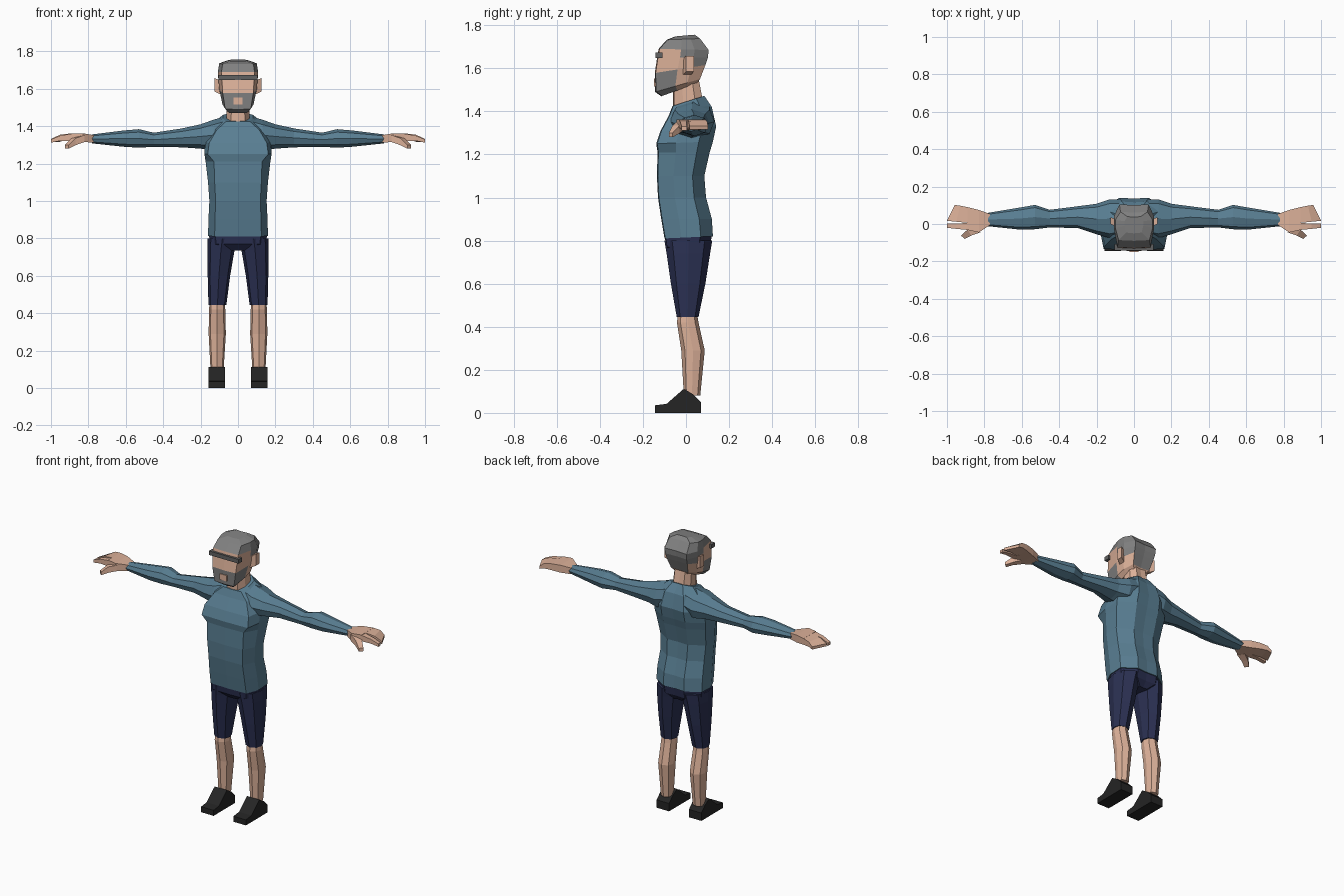
import bpy, bmesh


def material(name, rgb):
    m = bpy.data.materials.new(name)
    m.diffuse_color = (*rgb, 1)
    return m


SKIN = material("skin", (0.72, 0.44, 0.32))
SHIRT = material("teal_shirt", (0.10, 0.21, 0.29))
NAVY = material("navy_shorts", (0.024, 0.03, 0.085))
GREY = material("grey_hair", (0.22, 0.22, 0.22))
DARK = material("dark_grey_brow", (0.12, 0.12, 0.12))
BLACK = material("black_shoe", (0.018, 0.018, 0.018))


def loft(name, rings, mats, rule=None, mirror=False):
    """Skin a list of equal rings, cap both ends, optionally mirror across x."""
    bm = bmesh.new()
    n = len(rings[0])
    loops = [[bm.verts.new(p) for p in r] for r in rings]
    for lv in range(len(loops) - 1):
        a, b = loops[lv], loops[lv + 1]
        for i in range(n):
            j = (i + 1) % n
            f = bm.faces.new((a[i], a[j], b[j], b[i]))
            if rule:
                f.material_index = rule(lv, i)
    bm.faces.new(loops[0][::-1])
    top = bm.faces.new(loops[-1])
    if rule:
        top.material_index = rule(len(loops), 0)
    bmesh.ops.recalc_face_normals(bm, faces=bm.faces)
    me = bpy.data.meshes.new(name)
    bm.to_mesh(me)
    bm.free()
    for m in mats:
        me.materials.append(m)
    ob = bpy.data.objects.new(name, me)
    bpy.context.collection.objects.link(ob)
    if mirror:
        mod = ob.modifiers.new("mirror", 'MIRROR')
        mod.use_mirror_merge = False
    return ob


def body_ring(zf, zb, w, yf, yb, fx=0.78, bx=0.45, s1=0.35, s2=0.75):
    """Symmetric ten-point section, sloping from zf at the front to zb at the back."""
    d = yb - yf
    half = [(0, yf), (fx * w, yf + 0.004), (w, yf + s1 * d), (w, yf + s2 * d),
            (bx * w, yb), (0, yb - 0.004)]
    pts = half + [(-x, y) for x, y in half[-2:0:-1]]
    return [(x, y, zf + (zb - zf) * (y - yf) / d) for x, y in pts]


OCT = [(0, -1), (0.78, -0.68), (1, 0), (0.78, 0.68), (0, 1), (-0.78, 0.68), (-1, 0), (-0.78, -0.68)]


def leg_ring(z, x0, x1, y0, y1):
    return [((x0 + x1) / 2 + u * (x1 - x0) / 2, (y0 + y1) / 2 + v * (y1 - y0) / 2, z) for u, v in OCT]


def arm_ring(x, y0, y1, z0, z1):
    return [(x, (y0 + y1) / 2 + u * (y1 - y0) / 2, (z0 + z1) / 2 + v * (z1 - z0) / 2) for u, v in OCT]


def slab_ring(xf, yf, xb, yb, z0, z1):
    return [(xf, yf, z0), (xb, yb, z0), (xb, yb, z1), (xf, yf, z1)]


def box(name, x0, x1, y0, y1, z0, z1, mat, mirror=False):
    return loft(name, [slab_ring(x0, y0, x0, y1, z0, z1), slab_ring(x1, y0, x1, y1, z0, z1)],
                [mat], mirror=mirror)


# Shirt body
loft("shirt_body", [
    body_ring(0.81, 0.82, 0.16, -0.10, 0.125),
    body_ring(0.90, 0.90, 0.158, -0.115, 0.12),
    body_ring(1.00, 1.00, 0.153, -0.13, 0.093),
    body_ring(1.10, 1.10, 0.16, -0.135, 0.085),
    body_ring(1.21, 1.21, 0.173, -0.132, 0.11, 0.74),
    body_ring(1.25, 1.26, 0.18, -0.138, 0.125, 0.90),
    body_ring(1.31, 1.33, 0.175, -0.118, 0.14, 0.88),
    body_ring(1.38, 1.42, 0.145, -0.08, 0.12),
    body_ring(1.425, 1.472, 0.08, -0.063, 0.085),
], [SHIRT])

# Sleeves
loft("sleeve", [
    arm_ring(0.06, -0.06, 0.13, 1.29, 1.455),
    arm_ring(0.13, -0.075, 0.132, 1.27, 1.435),
    arm_ring(0.20, -0.055, 0.108, 1.28, 1.41),
    arm_ring(0.30, -0.022, 0.095, 1.287, 1.388),
    arm_ring(0.45, -0.018, 0.076, 1.29, 1.365),
    arm_ring(0.53, -0.028, 0.102, 1.285, 1.384),
    arm_ring(0.61, -0.03, 0.088, 1.29, 1.377),
    arm_ring(0.78, -0.012, 0.06, 1.308, 1.356),
], [SHIRT], mirror=True)

# Hands
loft("palm", [slab_ring(0.77, -0.005, 0.77, 0.054, 1.313, 1.352),
              slab_ring(0.83, -0.045, 0.83, 0.075, 1.315, 1.362),
              slab_ring(0.89, -0.032, 0.89, 0.09, 1.322, 1.362)], [SKIN], mirror=True)
loft("fingers", [slab_ring(0.885, 0.006, 0.885, 0.089, 1.322, 1.362),
                 slab_ring(0.95, 0.012, 0.93, 0.098, 1.324, 1.355),
                 slab_ring(1.0, 0.017, 0.958, 0.102, 1.315, 1.332)], [SKIN], mirror=True)
loft("index_finger", [slab_ring(0.885, -0.032, 0.885, 0.006, 1.322, 1.36),
                      slab_ring(0.95, -0.026, 0.95, 0.002, 1.322, 1.35),
                      slab_ring(1.0, -0.02, 1.0, 0.004, 1.312, 1.33)], [SKIN], mirror=True)
loft("thumb", [slab_ring(0.82, -0.044, 0.85, -0.01, 1.315, 1.352),
               slab_ring(0.87, -0.062, 0.89, -0.03, 1.298, 1.335),
               slab_ring(0.905, -0.08, 0.925, -0.062, 1.28, 1.30)], [SKIN], mirror=True)

# Shorts
loft("shorts_seat", [body_ring(0.735, 0.735, 0.06, -0.06, 0.085),
                     body_ring(0.77, 0.77, 0.15, -0.092, 0.112),
                     body_ring(0.83, 0.84, 0.157, -0.10, 0.122)], [NAVY])
loft("shorts_leg", [leg_ring(0.80, 0.005, 0.162, -0.10, 0.122),
                    leg_ring(0.74, 0.018, 0.164, -0.09, 0.112),
                    leg_ring(0.60, 0.042, 0.162, -0.07, 0.09),
                    leg_ring(0.445, 0.062, 0.158, -0.043, 0.058)], [NAVY], mirror=True)

# Lower legs
loft("lower_leg", [leg_ring(0.47, 0.072, 0.15, -0.036, 0.05),
                   leg_ring(0.42, 0.068, 0.155, -0.042, 0.058),
                   leg_ring(0.29, 0.065, 0.157, -0.022, 0.087),
                   leg_ring(0.08, 0.078, 0.146, -0.01, 0.066)], [SKIN], mirror=True)

# Shoes: side profile swept across the width
SHOE = [(-0.145, 0), (-0.145, 0.035), (-0.09, 0.042), (-0.01, 0.112), (0.035, 0.085), (0.07, 0.05), (0.07, 0)]
loft("shoe", [[(x, y, z) for y, z in SHOE] for x in (0.07, 0.157)], [BLACK], mirror=True)

# Neck
loft("neck", [body_ring(1.40, 1.44, 0.062, -0.06, 0.08, 0.6, 0.6),
              body_ring(1.53, 1.57, 0.058, -0.06, 0.055, 0.6, 0.6)], [SKIN])


# Head: beard in front below, hair behind and on top
def head_rule(level, i):
    seg = min(i, 9 - i)
    if level == 0:
        return int(seg <= 1)
    if level == 1:
        return int(seg in (0, 1, 4))
    if level == 2:
        return int(seg >= 3)
    if level == 3:
        return int(seg >= 2)
    return 1


def head_ring(zf, zb, w, yf, yb):
    return body_ring(zf, zb, w, yf, yb, 0.82, 0.72, 0.45, 0.72)


loft("head", [
    head_ring(1.47, 1.53, 0.058, -0.115, 0.05),
    head_ring(1.49, 1.55, 0.083, -0.143, 0.065),
    head_ring(1.578, 1.615, 0.10, -0.145, 0.09),
    head_ring(1.65, 1.65, 0.105, -0.134, 0.102),
    head_ring(1.69, 1.685, 0.108, -0.127, 0.105),
    head_ring(1.732, 1.738, 0.10, -0.09, 0.065),
    head_ring(1.748, 1.756, 0.05, -0.05, 0.04),
], [SKIN, GREY], head_rule)

# Ears, brow bar and mouth
loft("ear", [slab_ring(0.095, -0.015, 0.095, 0.025, 1.57, 1.645),
             slab_ring(0.125, 0.0, 0.125, 0.036, 1.585, 1.657)], [SKIN], mirror=True)
box("brow_bar", -0.104, 0.104, -0.142, -0.108, 1.647, 1.673, DARK)
box("mouth", -0.025, 0.025, -0.149, -0.141, 1.515, 1.552, SKIN)
